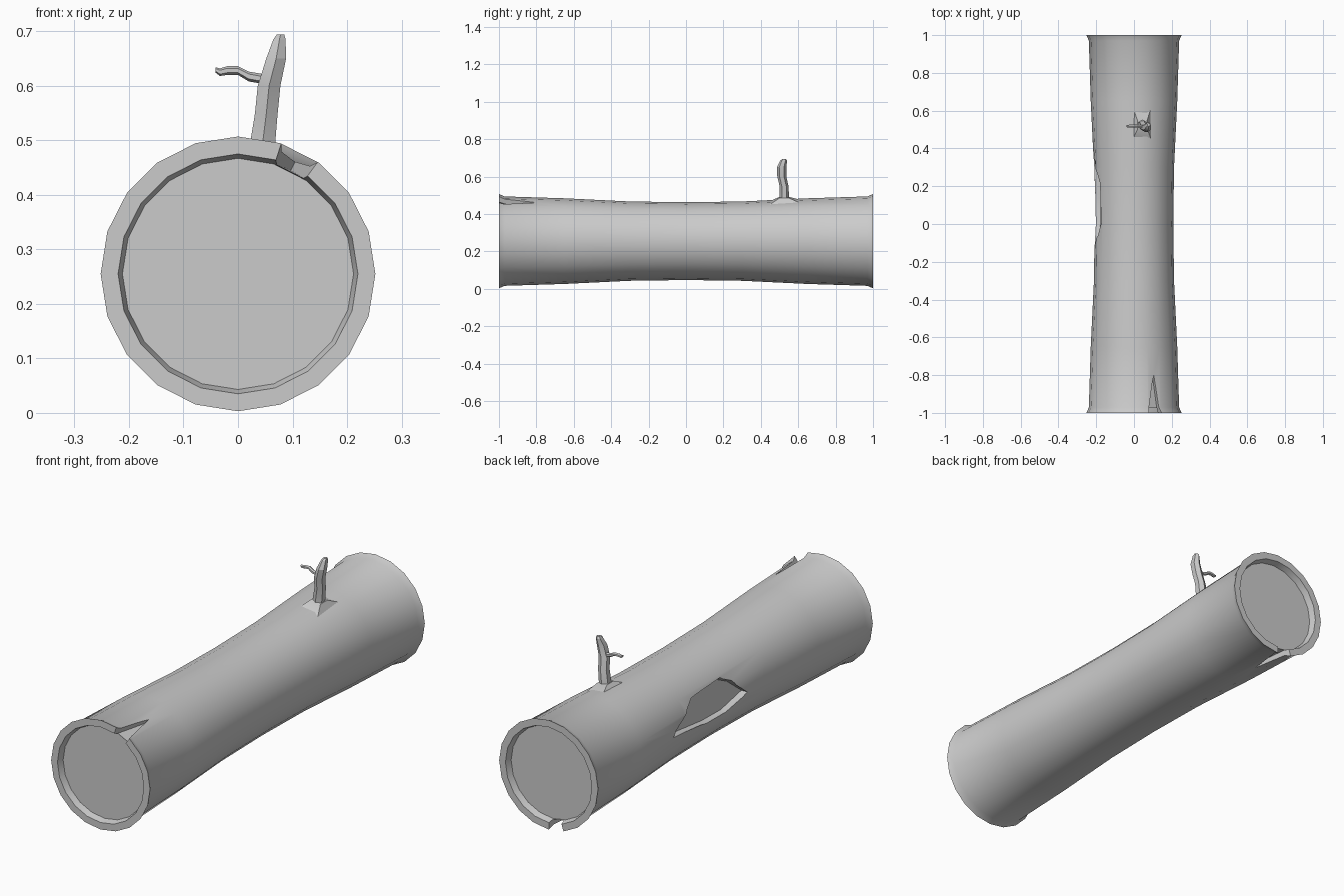
import bpy, bmesh
from math import sin, cos, radians, pi
from mathutils import Vector

if "Cube" in bpy.data.objects:
    bpy.data.objects.remove(bpy.data.objects["Cube"])

CZ, SIDES = 0.255, 20


def make_object(name, bm):
    bmesh.ops.recalc_face_normals(bm, faces=bm.faces)
    me = bpy.data.meshes.new(name)
    bm.to_mesh(me)
    bm.free()
    ob = bpy.data.objects.new(name, me)
    bpy.context.collection.objects.link(ob)
    return ob


def on_log(theta, r, y):
    # theta in degrees, clockwise from the top as seen from the front
    a = radians(theta)
    return Vector((r * sin(a), y, CZ + r * cos(a)))


def skin(bm, rings):
    # closed tube through rings of points, capped at both ends
    rings = [[bm.verts.new(p) for p in ring] for ring in rings]
    n = len(rings[0])
    for a, b in zip(rings, rings[1:]):
        for i in range(n):
            j = (i + 1) % n
            bm.faces.new((a[i], a[j], b[j], b[i]))
    bm.faces.new(rings[0])
    bm.faces.new(rings[-1])


def smooth(ob, angle):
    bpy.ops.object.select_all(action='DESELECT')
    ob.select_set(True)
    bpy.context.view_layer.objects.active = ob
    bpy.ops.object.shade_smooth_by_angle(angle=radians(angle))


# Log: waisted trunk with a raised bark rim round each recessed end
half = [(0.97, 0.212), (1.0, 0.22), (1.0, 0.252), (0.97, 0.239),
        (0.65, 0.229), (0.3, 0.212)]
profile = [(-y, r) for y, r in half] + [(0, 0.208)] + half[::-1]
bm = bmesh.new()
skin(bm, [[on_log(i * 360 / SIDES, r, y) for i in range(SIDES)] for y, r in profile])
log = make_object("log", bm)


# Missing bark: splits at both ends and a torn patch on the left side
def cut(points, r_floor):
    bm = bmesh.new()
    skin(bm, [[on_log(t, r, y) for t, y in points] for r in (r_floor, 0.32)])
    cutter = make_object("bark_cutter", bm)
    cutter.hide_render = True
    mod = log.modifiers.new("cut", 'BOOLEAN')
    mod.operation, mod.solver, mod.object = 'DIFFERENCE', 'EXACT', cutter
    bpy.context.view_layer.objects.active = log
    bpy.ops.object.modifier_apply(modifier=mod.name)
    bpy.data.objects.remove(cutter)


cut([(18, -1.01), (36, -1.01), (27, -0.8)], 0.213)
cut([(180, 1.01), (198, 1.01), (189, 0.8)], 0.213)
cut([(270, 0.4), (286, 0.29), (300, 0.22), (303, 0.0), (293, -0.06),
     (270, -0.146), (259, 0.0), (260, 0.14)], 0.18)
smooth(log, 30)


# Branch stub and twig: lofted six-sided sections
def limb(name, sections, flat):
    # flat: sections lie level (upright limb); otherwise they face along x
    rings = []
    for x, y, z, a, b in sections:
        ring = []
        for k in range(6):
            t = k * pi / 3 + pi / 6
            u, v = a * cos(t), b * sin(t)
            ring.append(Vector((x + u, y + v, z)) if flat else Vector((x, y + u, z + v)))
        rings.append(ring)
    bm = bmesh.new()
    skin(bm, rings)
    smooth(make_object(name, bm), 25)


limb("branch", [(0.044, 0.525, 0.485, 0.027, 0.026), (0.052, 0.524, 0.55, 0.024, 0.024),
                (0.057, 0.512, 0.6, 0.024, 0.024), (0.070, 0.511, 0.65, 0.021, 0.025),
                (0.076, 0.522, 0.685, 0.013, 0.019), (0.078, 0.525, 0.694, 0.008, 0.009)], True)
limb("twig", [(0.055, 0.515, 0.611, 0.010, 0.009), (0.02, 0.517, 0.617, 0.009, 0.009),
              (0.0, 0.520, 0.628, 0.009, 0.008), (-0.02, 0.519, 0.628, 0.008, 0.008),
              (-0.033, 0.518, 0.625, 0.008, 0.007), (-0.041, 0.518, 0.629, 0.005, 0.005)], False)

# Branch collar: low swelling of bark round the stub
bm = bmesh.new()
skin(bm, [[Vector((x, y, z)) for x, y, z in pts] for pts in (
    [(-0.01, 0.44, 0.465), (0.095, 0.44, 0.445), (0.095, 0.63, 0.45), (-0.01, 0.63, 0.472)],
    [(0.018, 0.5, 0.492), (0.07, 0.5, 0.486), (0.07, 0.55, 0.486), (0.018, 0.55, 0.492)])])
smooth(make_object("branch_collar", bm), 30)
